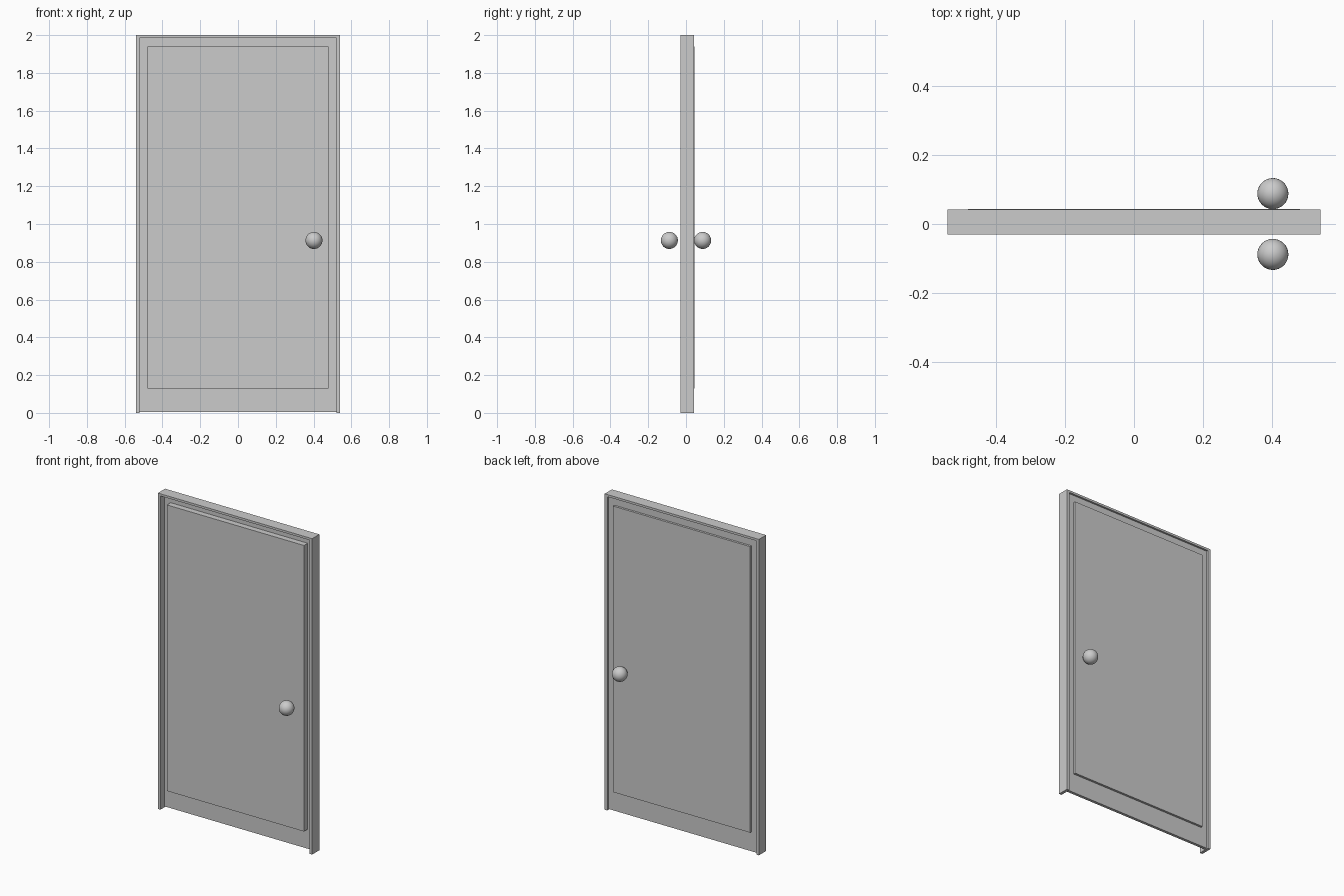
import bpy, bmesh, math

if "Cube" in bpy.data.objects:
    bpy.data.objects.remove(bpy.data.objects["Cube"])


def add_object(name, bm):
    bmesh.ops.recalc_face_normals(bm, faces=bm.faces)
    mesh = bpy.data.meshes.new(name)
    bm.to_mesh(mesh)
    bm.free()
    obj = bpy.data.objects.new(name, mesh)
    bpy.context.collection.objects.link(obj)
    return obj


def extrude_profile(name, points, y0, y1):
    """Extrude an (x, z) outline from y0 to y1."""
    bm = bmesh.new()
    face = bm.faces.new([bm.verts.new((x, y0, z)) for x, z in points])
    result = bmesh.ops.extrude_face_region(bm, geom=[face], use_keep_orig=True)
    verts = [v for v in result["geom"] if isinstance(v, bmesh.types.BMVert)]
    bmesh.ops.translate(bm, verts=verts, vec=(0, y1 - y0, 0))
    return add_object(name, bm)


def rect(half_x, z0, z1):
    return [(-half_x, z0), (half_x, z0), (half_x, z1), (-half_x, z1)]


# Door frame: two jambs and a head, open at the bottom
OUT_X, IN_X, IN_TOP = 0.54, 0.522, 1.986
extrude_profile("door_frame", [
    (-OUT_X, 0), (-IN_X, 0), (-IN_X, IN_TOP), (IN_X, IN_TOP),
    (IN_X, 0), (OUT_X, 0), (OUT_X, 2), (-OUT_X, 2)], -0.03, 0.042)

# Thin backing slab recessed in the frame
extrude_profile("door_slab", rect(IN_X, 0.005, IN_TOP), 0.012, 0.030)

# Raised panel standing proud of the slab on both sides
extrude_profile("door_panel", rect(0.48, 0.128, 1.939), -0.025, 0.044)

# Round knobs, front and back
for name, side in (("front_knob", -1), ("back_knob", 1)):
    bpy.ops.mesh.primitive_uv_sphere_add(
        segments=32, ring_count=16, radius=0.045,
        location=(0.402, side * 0.088, 0.913))
    bpy.context.object.name = name
    bpy.ops.object.shade_smooth_by_angle(angle=math.radians(30))
